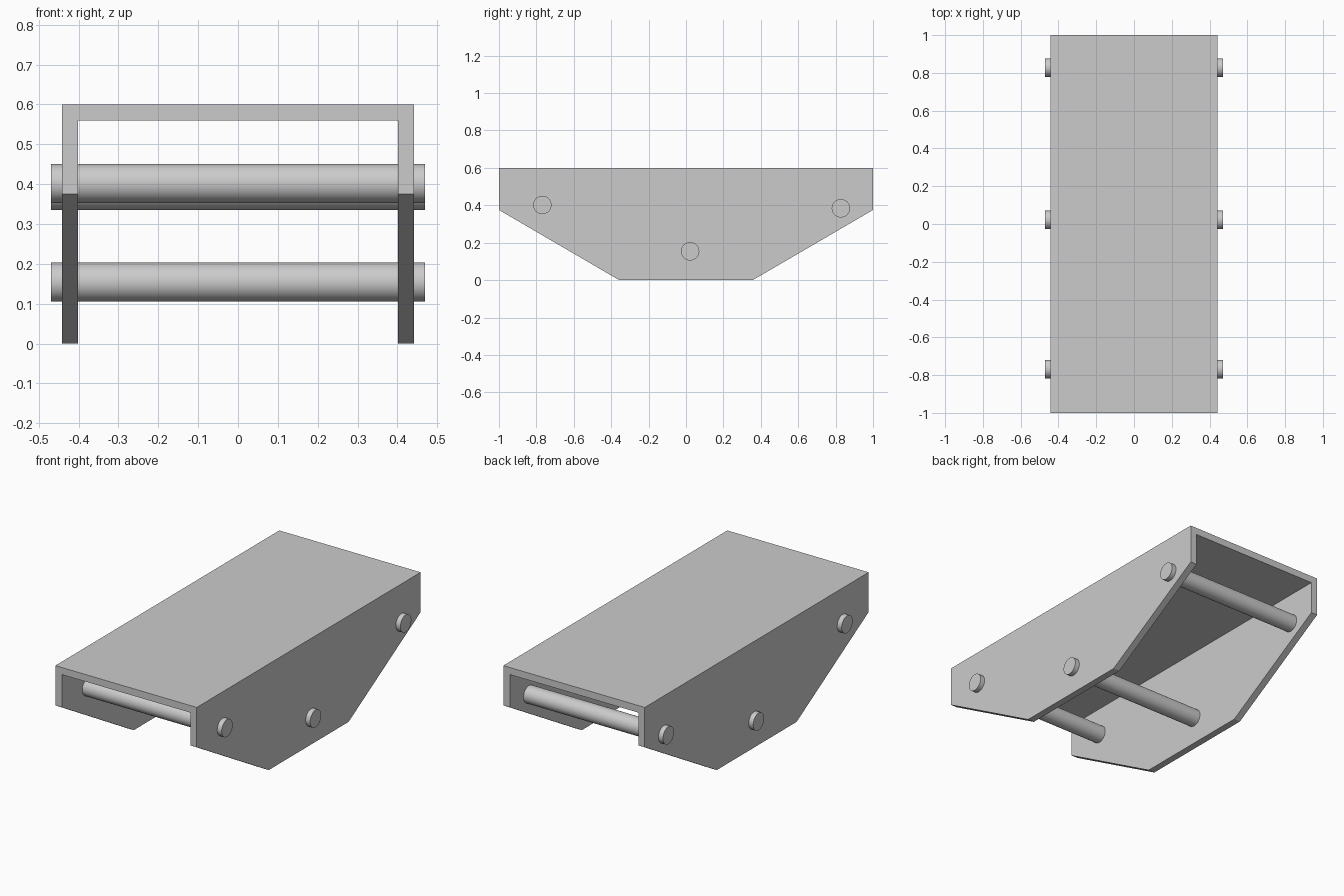
import bpy
import bmesh
from math import pi

HALF_WIDTH, WALL, HEIGHT = 0.442, 0.04, 0.6
ROD_RADIUS, ROD_HALF = 0.049, 0.47

cube = bpy.data.objects.get("Cube")
if cube:
    bpy.data.objects.remove(cube, do_unlink=True)

grey = bpy.data.materials.new("plain_grey")
grey.use_nodes = True
colour = (0.6, 0.6, 0.6, 1)
grey.diffuse_color = colour
grey.node_tree.nodes["Principled BSDF"].inputs["Base Color"].default_value = colour


def extrude_profile(name, profile, half_width):
    """Solid made by sweeping a (y, z) outline across x."""
    bm = bmesh.new()
    face = bm.faces.new([bm.verts.new((-half_width, y, z)) for y, z in profile])
    swept = bmesh.ops.extrude_face_region(bm, geom=[face])["geom"]
    verts = [v for v in swept if isinstance(v, bmesh.types.BMVert)]
    bmesh.ops.translate(bm, verts=verts, vec=(2 * half_width, 0, 0))
    bmesh.ops.recalc_face_normals(bm, faces=bm.faces)
    mesh = bpy.data.meshes.new(name)
    bm.to_mesh(mesh)
    bm.free()
    mesh.materials.append(grey)
    obj = bpy.data.objects.new(name, mesh)
    bpy.context.collection.objects.link(obj)
    return obj


# Channel body: tapered side walls joined by a flat top
half_outline = [(0.357, 0), (1, 0.375), (1, HEIGHT)]
outline = half_outline + [(-y, z) for y, z in reversed(half_outline)]
body = extrude_profile("channel_body", outline, HALF_WIDTH)

# Hollow out the inside, leaving the ends and underside open
inside = HEIGHT - WALL
cutter = extrude_profile("hollow_cutter",
                         [(-2, -1), (2, -1), (2, inside), (-2, inside)],
                         HALF_WIDTH - WALL)
cutter.hide_render = True
cut = body.modifiers.new("hollow", 'BOOLEAN')
cut.operation = 'DIFFERENCE'
cut.solver = 'EXACT'
cut.object = cutter
bpy.context.view_layer.objects.active = body
bpy.ops.object.modifier_apply(modifier=cut.name)
bpy.data.objects.remove(cutter, do_unlink=True)

# Cross rods passing through both side walls
for name, y, z in (("front_rod", -0.768, 0.402),
                   ("middle_rod", 0.022, 0.154),
                   ("back_rod", 0.828, 0.384)):
    bpy.ops.mesh.primitive_cylinder_add(vertices=48, radius=ROD_RADIUS,
                                        depth=2 * ROD_HALF, location=(0, y, z),
                                        rotation=(0, pi / 2, 0))
    rod = bpy.context.object
    rod.name = name
    rod.data.materials.append(grey)
    bpy.ops.object.shade_smooth_by_angle()
